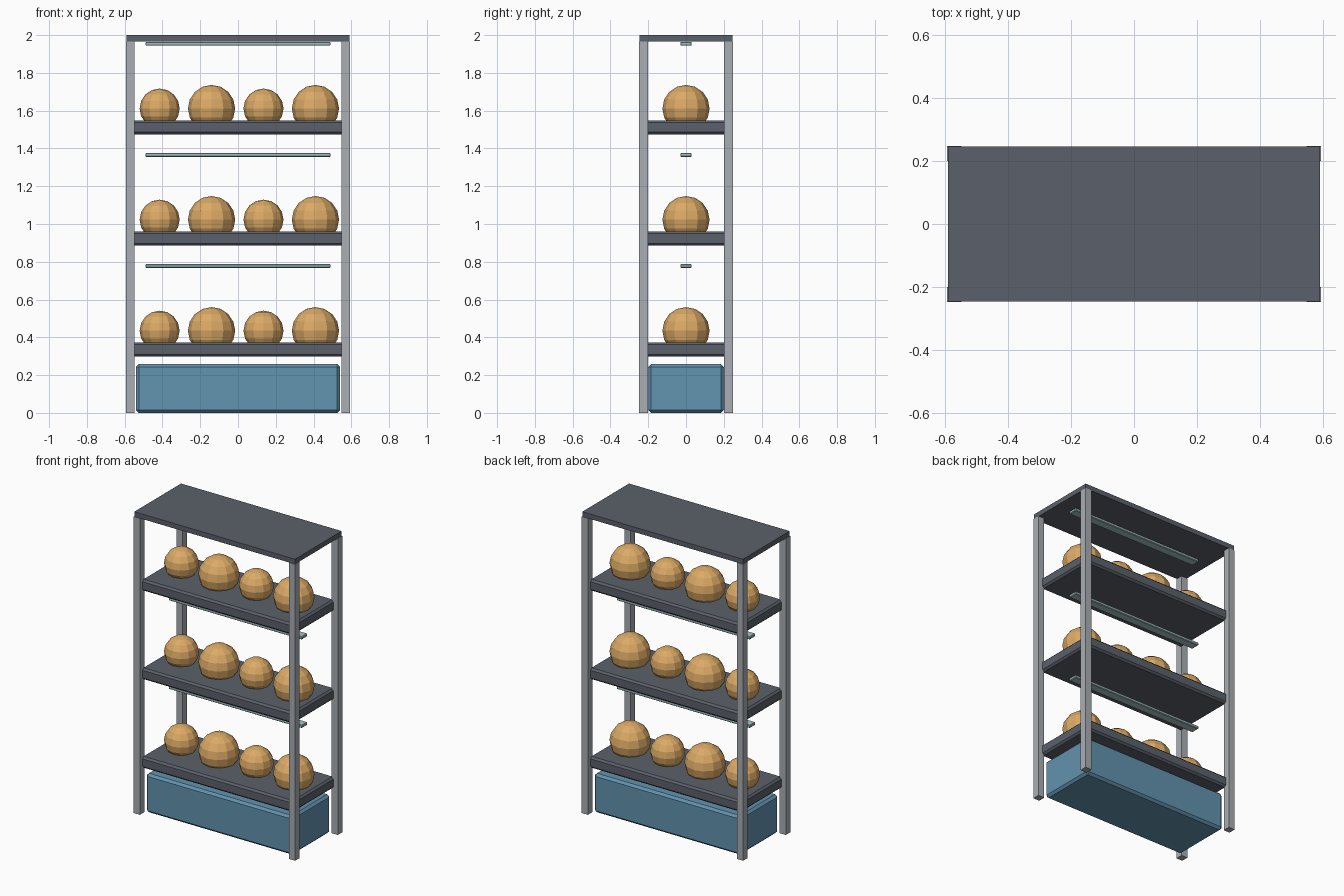
import bpy

cube = bpy.data.objects.get("Cube")
if cube:
    bpy.data.objects.remove(cube, do_unlink=True)


def material(name, srgb):
    lin = [(c / 255 / 12.92) if c < 11 else ((c / 255 + 0.055) / 1.055) ** 2.4 for c in srgb]
    mat = bpy.data.materials.new(name)
    mat.use_nodes = True
    mat.diffuse_color = (*lin, 1)
    mat.node_tree.nodes["Principled BSDF"].inputs["Base Color"].default_value = (*lin, 1)
    return mat


slate = material("slate grey", (91, 97, 107))
steel = material("light steel", (170, 175, 180))
blue = material("bin blue", (98, 147, 175))
glass = material("pale teal", (166, 194, 196))
tan = material("golden tan", (220, 170, 102))


def box(name, lo, hi, mat, bevel=0):
    """Box between two corners, with an optional chamfer."""
    centre = [(a + b) / 2 for a, b in zip(lo, hi)]
    bpy.ops.mesh.primitive_cube_add(size=1, location=centre)
    ob = bpy.context.object
    ob.name = name
    ob.scale = [b - a for a, b in zip(lo, hi)]
    bpy.ops.object.transform_apply(location=False, rotation=False, scale=True)
    ob.data.materials.append(mat)
    if bevel:
        mod = ob.modifiers.new("chamfer", "BEVEL")
        mod.width = bevel
        mod.segments = 1
    return ob


def ball(name, x, z, radius):
    bpy.ops.mesh.primitive_uv_sphere_add(segments=12, ring_count=8, radius=radius, location=(x, 0, z))
    ob = bpy.context.object
    ob.name = name
    ob.data.materials.append(tan)


# Frame: four corner posts and the roof panel
for sx, side in ((1, "left"), (-1, "right")):
    for sy, end in ((-1, "front"), (1, "back")):
        xs = sorted((sx * 0.547, sx * 0.593))
        ys = sorted((sy * 0.2, sy * 0.248))
        box(f"{end}_{side}_post", (xs[0], ys[0], 0), (xs[1], ys[1], 1.967), steel)
box("roof_panel", (-0.59, -0.245, 1.967), (0.59, 0.245, 2), slate)

# Storage bin at the bottom
box("storage_bin", (-0.54, -0.2, 0), (0.54, 0.2, 0.258), blue, 0.015)

# Three tiers: tray, lamp strip above it, and a row of balls
for tier in range(3):
    z = 0.373 + tier * 0.588
    box(f"tray_{tier + 1}", (-0.56, -0.22, z - 0.075), (0.56, 0.22, z), slate, 0.012)
    box(f"lamp_strip_{tier + 1}", (-0.49, -0.03, z + 0.395), (0.49, 0.03, z + 0.415), glass, 0.004)
    for i in range(4):
        ball(f"ball_{tier + 1}_{i + 1}", -0.415 + i * 0.275, z + 0.062, 0.125 if i % 2 else 0.106)
